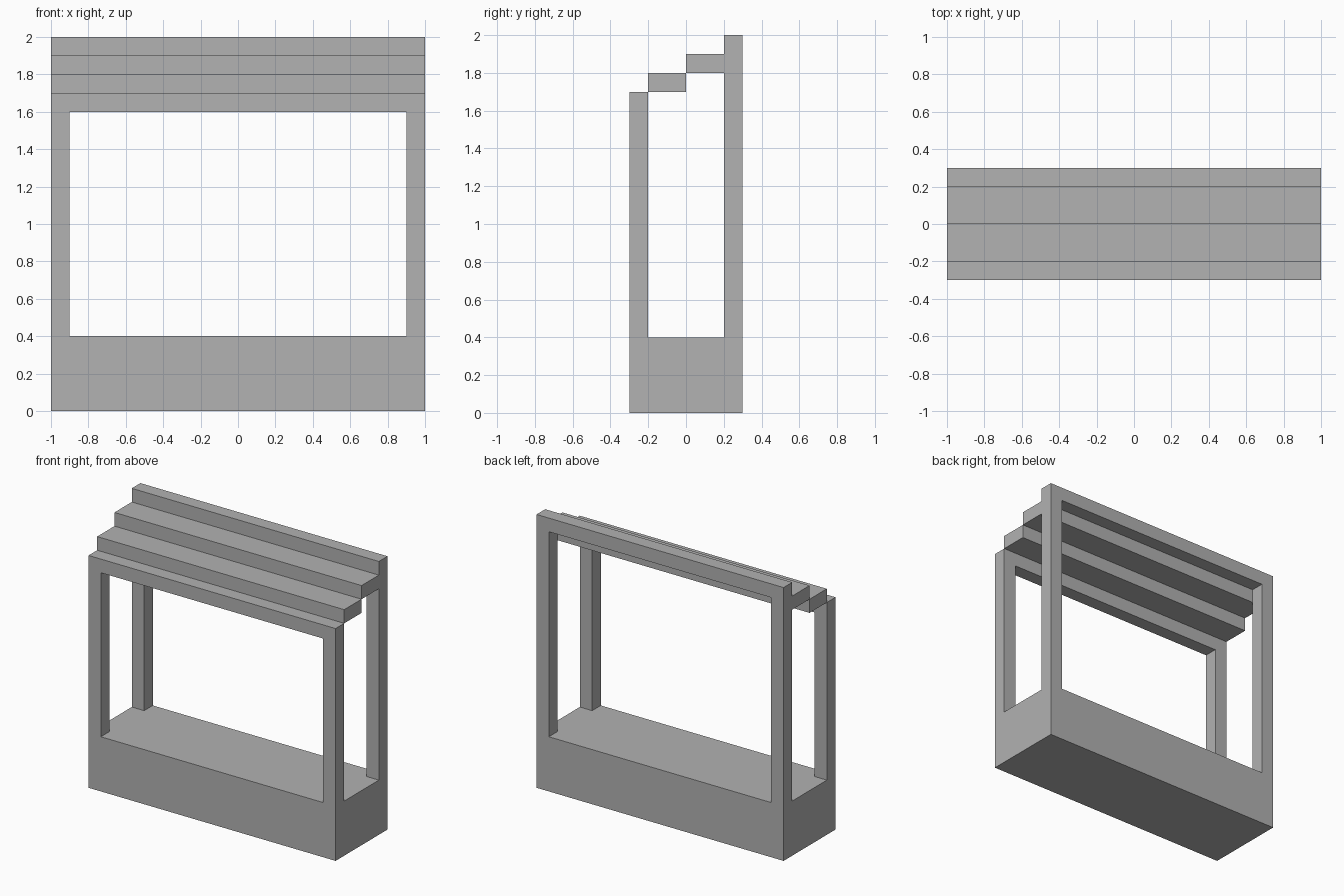
import bpy

cube = bpy.data.objects.get("Cube")
if cube:
    bpy.data.objects.remove(cube, do_unlink=True)

# Single plain grey
GREY = (0.445, 0.445, 0.445, 1.0)
grey = bpy.data.materials.new("plain_grey")
grey.use_nodes = True
grey.diffuse_color = GREY
grey.node_tree.nodes["Principled BSDF"].inputs["Base Color"].default_value = GREY

HALF_W, HALF_D = 1.0, 0.3   # half width and half depth
T = 0.1                     # thickness of posts, beams and slats
BASE_H = 0.4


def box(name, x, y, z):
    """Axis-aligned box from (min, max) pairs."""
    bpy.ops.mesh.primitive_cube_add(size=1, location=[sum(p) / 2 for p in (x, y, z)])
    obj = bpy.context.object
    obj.name = obj.data.name = name
    obj.scale = [p[1] - p[0] for p in (x, y, z)]
    bpy.ops.object.transform_apply(location=False, rotation=False, scale=True)
    obj.data.materials.append(grey)
    return obj


full_width = (-HALF_W, HALF_W)

# Solid base trough
box("base", full_width, (-HALF_D, HALF_D), (0, BASE_H))

# Front and back frames: two posts under a cross beam
for label, y, top in (("front", (-HALF_D, -HALF_D + T), 1.7),
                      ("back", (HALF_D - T, HALF_D), 2.0)):
    box(label + "_beam", full_width, y, (top - T, top))
    box(label + "_right_post", (-HALF_W, -HALF_W + T), y, (BASE_H, top - T))
    box(label + "_left_post", (HALF_W - T, HALF_W), y, (BASE_H, top - T))

# Stepped roof slats rising to the back
box("lower_roof_slat", full_width, (-0.2, 0), (1.7, 1.8))
box("upper_roof_slat", full_width, (0, 0.2), (1.8, 1.9))
